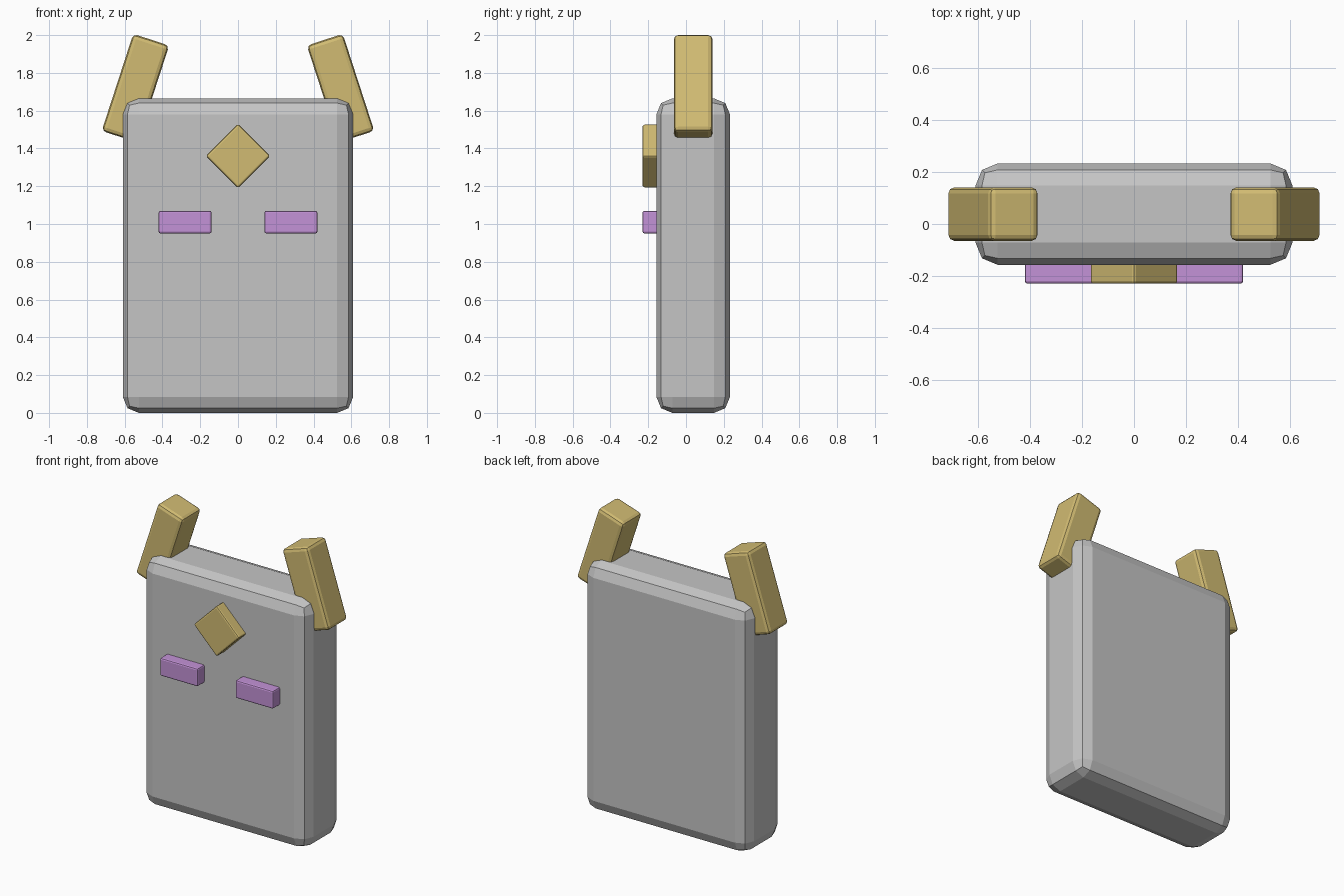
import bpy
from math import radians

cube = bpy.data.objects.get("Cube")
if cube:
    bpy.data.objects.remove(cube, do_unlink=True)


def material(name, rgb):
    mat = bpy.data.materials.new(name)
    mat.use_nodes = True
    mat.diffuse_color = (*rgb, 1)
    mat.node_tree.nodes["Principled BSDF"].inputs["Base Color"].default_value = (*rgb, 1)
    return mat


grey = material("grey", (0.56, 0.56, 0.56))
gold = material("gold", (0.64, 0.50, 0.17))
purple = material("purple", (0.55, 0.29, 0.68))


def block(name, size, location, bevel, mat, tilt=0):
    """Bevelled box, tilted about the front-to-back axis."""
    bpy.ops.mesh.primitive_cube_add(size=1, location=location,
                                    rotation=(0, radians(tilt), 0))
    obj = bpy.context.object
    obj.name = name
    obj.scale = size
    bpy.ops.object.transform_apply(location=False, rotation=False, scale=True)
    mod = obj.modifiers.new("rounded_edges", 'BEVEL')
    mod.width = bevel
    mod.segments = 2
    obj.data.materials.append(mat)
    return obj


# Slab body
block("body", (1.22, 0.39, 1.665), (0, 0.038, 0.8325), 0.085, grey)

# Diamond on the forehead
block("forehead_diamond", (0.24, 0.18, 0.24), (0, -0.14, 1.36), 0.01, gold, 45)

# Eyes and inward-leaning horns on both sides
for side, sx in (("left", 1), ("right", -1)):
    block(side + "_eye", (0.28, 0.18, 0.12), (sx * 0.28, -0.14, 1.01), 0.01, purple)
    block(side + "_horn", (0.2, 0.205, 0.54), (sx * 0.543, 0.038, 1.719),
          0.023, gold, sx * -18)
